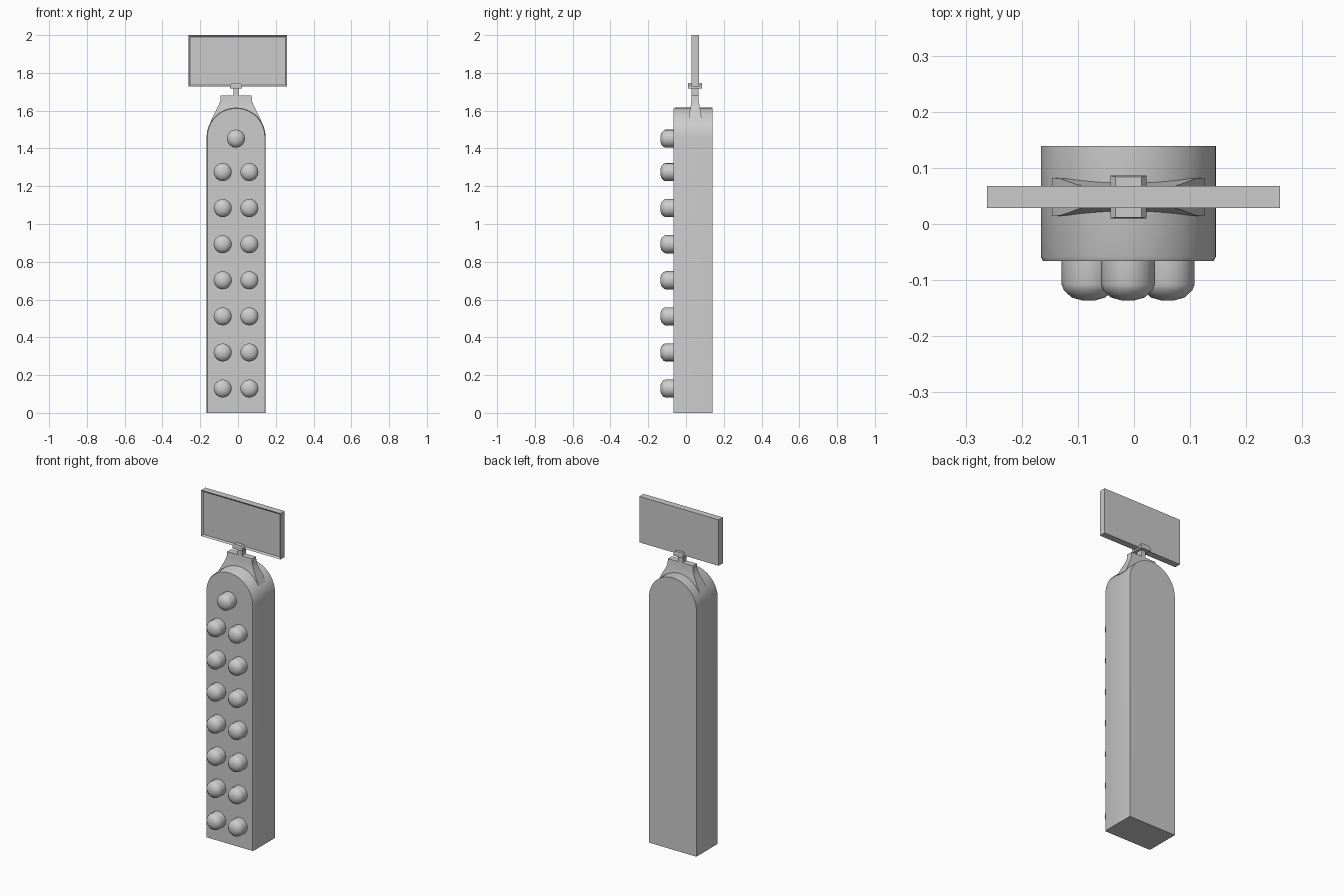
import bpy, bmesh, math
from mathutils import Matrix, Vector

cube = bpy.data.objects.get("Cube")
if cube:
    bpy.data.objects.remove(cube, do_unlink=True)

grey = bpy.data.materials.new("plain grey")
grey.use_nodes = True
grey.diffuse_color = (0.6, 0.6, 0.6, 1)
grey.node_tree.nodes["Principled BSDF"].inputs["Base Color"].default_value = grey.diffuse_color

CX, CY = -0.01, 0.048     # axis shared by the tower, neck and screen


def finish(name, bm, smooth=None):
    bmesh.ops.recalc_face_normals(bm, faces=bm.faces)
    mesh = bpy.data.meshes.new(name)
    bm.to_mesh(mesh)
    bm.free()
    obj = bpy.data.objects.new(name, mesh)
    bpy.context.collection.objects.link(obj)
    mesh.materials.append(grey)
    if smooth:
        bpy.ops.object.select_all(action='DESELECT')
        obj.select_set(True)
        bpy.context.view_layer.objects.active = obj
        bpy.ops.object.shade_smooth_by_angle(angle=math.radians(smooth))
    return obj


def loft(name, rings, smooth=None):
    """Skin a list of equal-length rings and cap both ends."""
    bm = bmesh.new()
    loops = [[bm.verts.new(p) for p in ring] for ring in rings]
    n = len(loops[0])
    for a, b in zip(loops, loops[1:]):
        for i in range(n):
            j = (i + 1) % n
            bm.faces.new((a[i], a[j], b[j], b[i]))
    bm.faces.new(loops[0])
    bm.faces.new(loops[-1])
    return finish(name, bm, smooth)


def rect(z, hw, hd, cx=CX, cy=CY):
    return [(cx + sx * hw, cy + sy * hd, z) for sx, sy in ((-1, -1), (1, -1), (1, 1), (-1, 1))]


# Tower: arched outline with a small bevel round the front
def arch(y, inset):
    r = 0.156 - inset
    steps = 32
    curve = [(CX + r * math.cos(math.pi * i / steps), y, 1.46 + r * math.sin(math.pi * i / steps))
             for i in range(steps + 1)]
    return [(CX - r, y, 0)] + [(CX + r, y, 0)] + curve


loft("tower_body", [arch(-0.066, 0.004), arch(-0.058, 0), arch(0.139, 0)], 30)

# Domed knobs on the front: one on top, then rows of two
knob_profile = [(0.048, -0.06), (0.048, -0.108), (0.044, -0.118), (0.030, -0.131), (0.012, -0.136)]


def knob(name, x, z):
    sides = 16
    rings = [[(x + r * math.cos(math.tau * i / sides), y, z + r * math.sin(math.tau * i / sides))
              for i in range(sides)] for r, y in knob_profile]
    loft(name, rings, 50)


knob("knob_top", -0.011, 1.452)
for row in range(7):
    z = 0.129 + row * 0.191
    knob(f"knob_right_{row + 1}", -0.081, z)
    knob(f"knob_left_{row + 1}", 0.06, z)

# Neck: flared saddle sitting over the arch
neck = [(1.54, 0.136, 0.034), (1.57, 0.122, 0.033), (1.60, 0.107, 0.028),
        (1.625, 0.094, 0.023), (1.65, 0.084, 0.020), (1.68, 0.082, 0.018)]
loft("neck", [rect(*row) for row in neck], 30)

# Post and tapered clamp holding the screen
loft("post", [rect(1.67, 0.015, 0.018), rect(1.725, 0.015, 0.018)])
loft("clamp", [rect(1.718, 0.032, 0.038), rect(1.735, 0.032, 0.038), rect(1.747, 0.023, 0.036)])

# Screen: slab with a recessed front panel
bm = bmesh.new()
bmesh.ops.create_cube(bm, size=1, matrix=Matrix.Translation((-0.001, CY, 1.8635))
                      @ Matrix.Diagonal((0.522, 0.039, 0.273, 1)))
bm.normal_update()
front = [f for f in bm.faces if f.normal.y < -0.9]
bmesh.ops.inset_region(bm, faces=front, thickness=0.013)
bmesh.ops.translate(bm, verts=front[0].verts[:], vec=Vector((0, 0.008, 0)))
finish("screen", bm)
